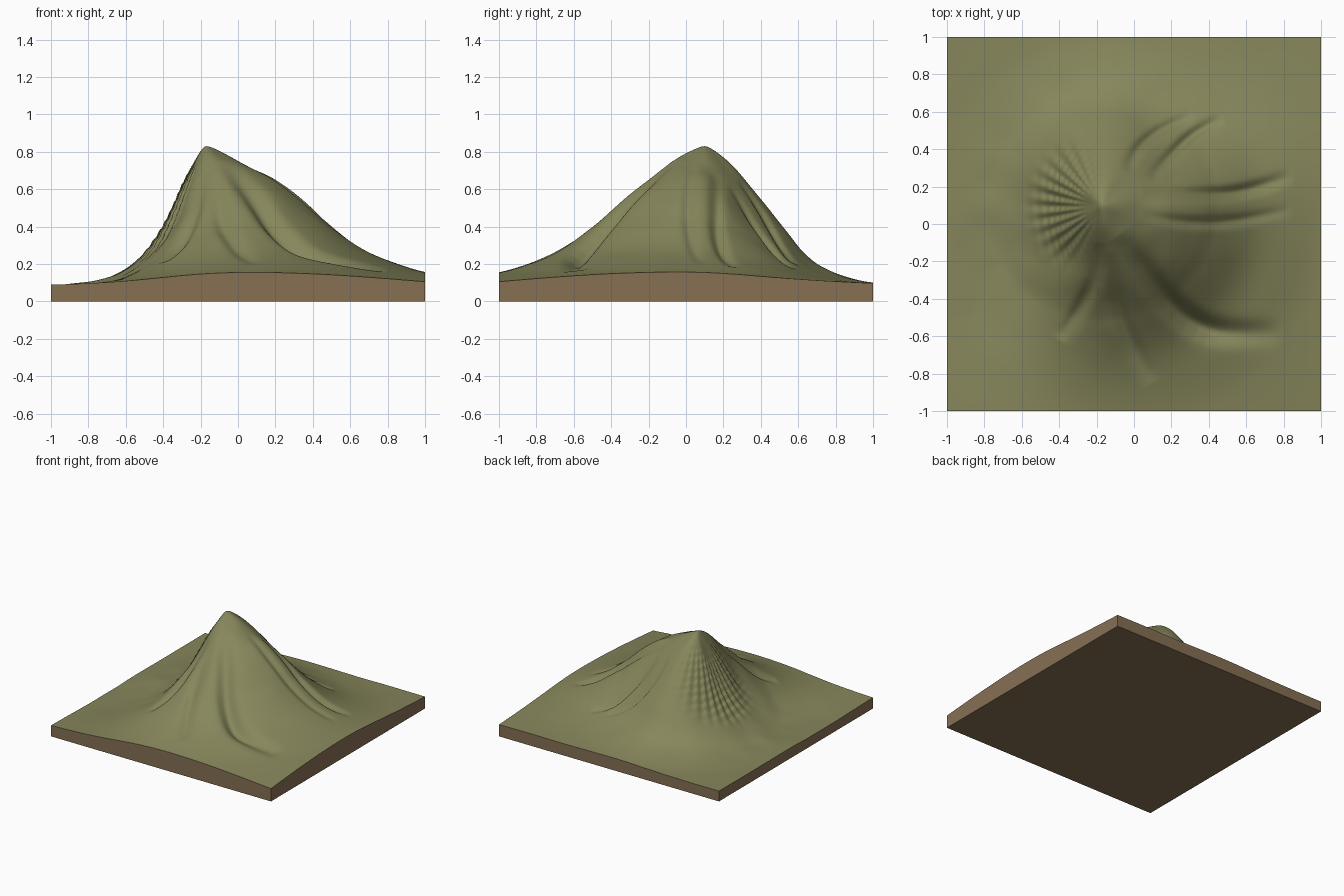
import bpy, bmesh, math
from mathutils import noise, Vector

if "Cube" in bpy.data.objects:
    bpy.data.objects.remove(bpy.data.objects["Cube"])

N = 240                      # grid cells per side
PEAK = (-0.17, 0.10)
RADII = [0, .1, .2, .3, .4, .5, .6, .8, 1.0, 1.2, 1.7]
# slope profiles around the peak: E, NE, N, NW, W, SW, S, SE
PROFILES = [
    [.83, .775, .72, .665, .60, .52, .43, .28, .195, .145, .12],
    [.83, .745, .645, .53, .41, .305, .23, .145, .11, .10, .085],
    [.83, .745, .625, .51, .385, .255, .175, .11, .09, .085, .085],
    [.83, .69, .51, .35, .24, .17, .125, .09, .085, .085, .085],
    [.83, .61, .39, .255, .175, .13, .10, .086, .085, .085, .085],
    [.83, .67, .49, .33, .235, .17, .125, .09, .085, .085, .085],
    [.83, .77, .685, .60, .515, .43, .355, .24, .165, .13, .11],
    [.83, .775, .725, .67, .605, .52, .43, .28, .205, .155, .09],
]
# carved gullies: path points, depth, width
GULLIES = [
    ([(.05, .17), (.4, .16), (.6, .18), (.85, .26)], .045, .035),
    ([(.05, .05), (.3, .01), (.55, .02), (.85, .08)], .025, .03),
    ([(-.08, -.06), (.06, -.25), (.19, -.42), (.35, -.54), (.52, -.58), (.8, -.58)], .08, .06),
    ([(-.13, -.15), (-.09, -.42), (-.02, -.62), (.1, -.85)], .035, .045),
    ([(-.19, -.1), (-.22, -.3), (-.3, -.47), (-.4, -.62)], .045, .04),
    ([(-.04, .28), (.02, .40), (.14, .50), (.32, .58)], .035, .03),
    ([(.08, .24), (.2, .37), (.32, .48), (.48, .57)], .04, .03),
]


def smooth(a, b, v):
    t = min(1, max(0, (v - a) / (b - a)))
    return t * t * (3 - 2 * t)


def spline(a, b, c, d, t):
    return b + .5 * t * (c - a + t * (2 * a - 5 * b + 4 * c - d + t * (3 * (b - c) + d - a)))


def rounded(path, steps=3):
    p = [path[0]] + path + [path[-1]]
    out = [tuple(spline(*[p[i + j][k] for j in range(4)], s / steps) for k in (0, 1))
           for i in range(len(path) - 1) for s in range(steps)]
    return out + [path[-1]]


GULLIES = [(rounded(p), d, w) for p, d, w in GULLIES]


def profile(p, r):
    r = min(r, RADII[-1] - 1e-5)
    i = max(k for k in range(len(RADII) - 1) if RADII[k] <= r)

    def slope(k):
        a, b = max(0, k - 1), min(len(RADII) - 1, k + 1)
        return (p[b] - p[a]) / (RADII[b] - RADII[a])
    h = RADII[i + 1] - RADII[i]
    t = (r - RADII[i]) / h
    return (p[i] * (2 * t**3 - 3 * t * t + 1) + slope(i) * h * (t**3 - 2 * t * t + t)
            + p[i + 1] * (3 * t * t - 2 * t**3) + slope(i + 1) * h * (t**3 - t * t))


def carve(x, y, path, depth, width):
    xs, ys = [p[0] for p in path], [p[1] for p in path]
    m = 2.5 * width
    if not (min(xs) - m < x < max(xs) + m and min(ys) - m < y < max(ys) + m):
        return 0
    best, along = 9, 0
    n = len(path) - 1
    for i in range(n):
        (ax, ay), (bx, by) = path[i], path[i + 1]
        dx, dy = bx - ax, by - ay
        t = min(1, max(0, ((x - ax) * dx + (y - ay) * dy) / (dx * dx + dy * dy)))
        d = math.hypot(x - ax - t * dx, y - ay - t * dy)
        if d < best:
            best, along = d, (i + t) / n
    return depth * math.sin(math.pi * along) * math.exp(-(best / width) ** 2)


def height(x, y):
    dx, dy = x - PEAK[0], y - PEAK[1]
    r = math.sqrt(dx * dx + dy * dy + .0009) - .03
    ang = math.atan2(dy, dx) % math.tau
    s = ang / (math.pi / 4)
    k = int(s)
    z = spline(*[profile(PROFILES[(k + j) % 8], r) for j in (-1, 0, 1, 2)], s - k)
    for g in GULLIES:
        z -= carve(x, y, *g)
    # radial ribs and fine terraces on the steep western face
    west = smooth(1.4, 2.4, ang) * (1 - smooth(3.9, 4.5, ang))
    west *= smooth(.03, .14, r) * (1 - smooth(.22, .42, r))
    z += west * (.011 * math.sin(29 * ang + 4 * r) + .006 * math.sin(z * math.tau / .05))
    # soft surface unevenness, fading out to the plain
    z += .012 * noise.noise(Vector((x * 5, y * 5, 2))) * (1 - smooth(.4, .95, r)) * smooth(.05, .2, r)
    return max(z, .08)


def make(name, bm, color):
    me = bpy.data.meshes.new(name)
    bmesh.ops.recalc_face_normals(bm, faces=bm.faces)
    bm.to_mesh(me)
    bm.free()
    ob = bpy.data.objects.new(name, me)
    bpy.context.collection.objects.link(ob)
    mat = bpy.data.materials.new(name + "_colour")
    mat.diffuse_color = (*color, 1)
    mat.use_nodes = True
    mat.node_tree.nodes["Principled BSDF"].inputs["Base Color"].default_value = mat.diffuse_color
    me.materials.append(mat)
    return ob


# mountain surface
bm = bmesh.new()
bmesh.ops.create_grid(bm, x_segments=N, y_segments=N, size=1)
for v in bm.verts:
    v.co.z = height(v.co.x, v.co.y)
for f in bm.faces:
    f.smooth = True
ground = make("mountain_surface", bm, (.24, .24, .107))
if ground.data.polygons[0].normal.z < 0:
    ground.data.flip_normals()

# earth block: side walls following the terrain edge, and flat underside
bm = bmesh.new()
rim = []
for i in range(4 * N):
    side, u = divmod(i, N)
    u = -1 + 2 * u / N
    rim.append([(u, -1), (1, u), (-u, 1), (-1, -u)][side])
top = [bm.verts.new((x, y, height(x, y))) for x, y in rim]
low = [bm.verts.new((x, y, 0)) for x, y in rim]
for i in range(len(rim)):
    j = (i + 1) % len(rim)
    bm.faces.new((low[i], low[j], top[j], top[i]))
bm.faces.new(low[::-1])
base = make("earth_base", bm, (.24, .162, .088))
